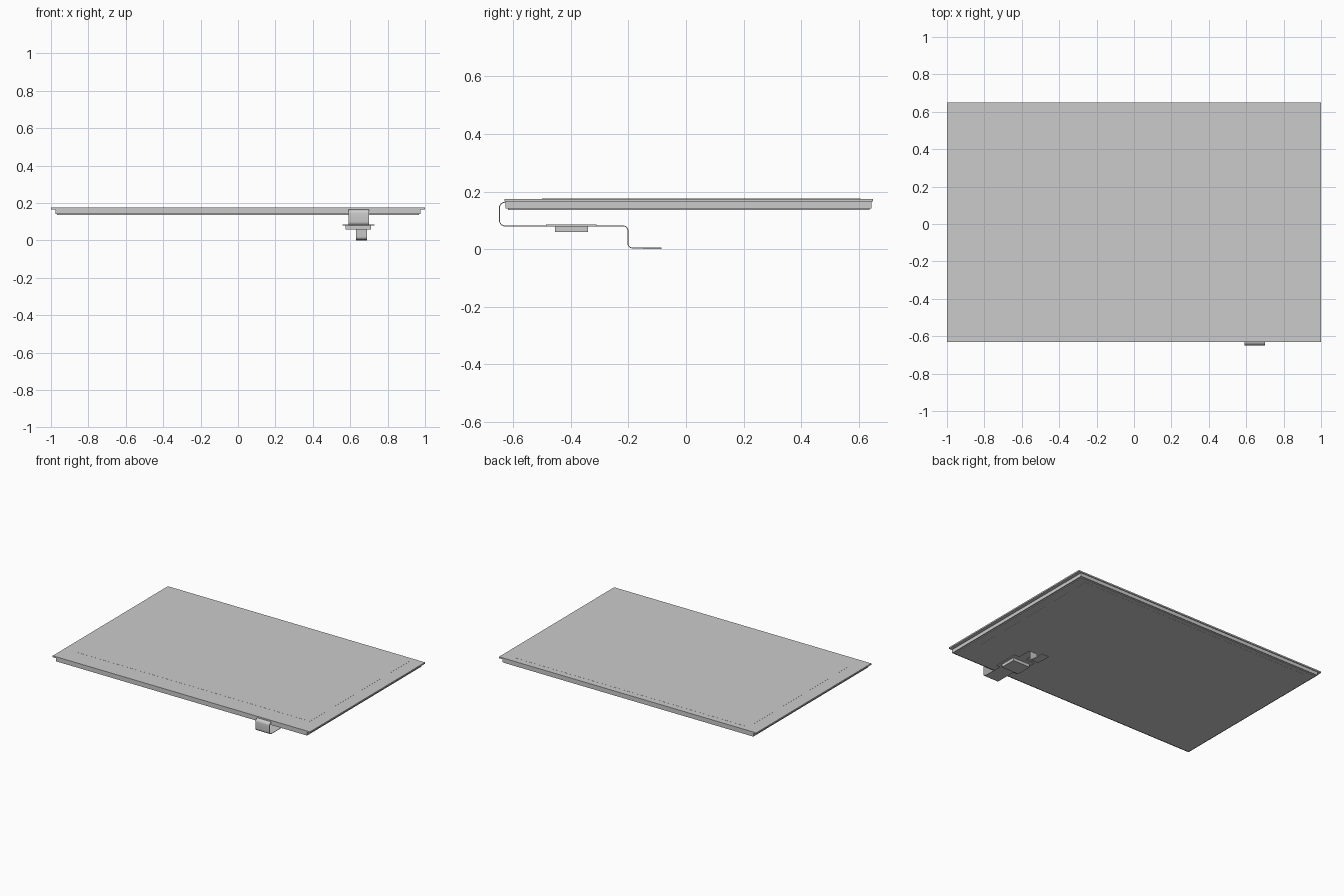
import bpy
import bmesh
import math
from mathutils import Vector

default = bpy.data.objects.get("Cube")
if default:
    bpy.data.objects.remove(default, do_unlink=True)

grey = bpy.data.materials.new("light_grey")
grey.use_nodes = True
grey.diffuse_color = (0.6, 0.6, 0.6, 1)
grey.node_tree.nodes["Principled BSDF"].inputs["Base Color"].default_value = grey.diffuse_color


def make_object(name, bm):
    mesh = bpy.data.meshes.new(name)
    bmesh.ops.recalc_face_normals(bm, faces=bm.faces)
    bm.to_mesh(mesh)
    bm.free()
    mesh.materials.append(grey)
    obj = bpy.data.objects.new(name, mesh)
    bpy.context.collection.objects.link(obj)
    return obj


def box(name, x, y, z):
    """Box given by its (low, high) range on each axis."""
    bm = bmesh.new()
    bmesh.ops.create_cube(bm, size=1)
    for v in bm.verts:
        v.co = [(lo + hi) / 2 + c * (hi - lo) for c, (lo, hi) in zip(v.co, (x, y, z))]
    return make_object(name, bm)


def fillet(path, radius, steps=8):
    """Round the right-angled inner corners of a path."""
    pts = [Vector(p) for p in path]
    out = [pts[0]]
    for before, corner, after in zip(pts, pts[1:], pts[2:]):
        a = corner + (before - corner).normalized() * radius
        b = corner + (after - corner).normalized() * radius
        centre = a + b - corner
        for i in range(steps + 1):
            t = math.pi / 2 * i / steps
            out.append(centre + (a - centre) * math.cos(t) + (b - centre) * math.sin(t))
    return out + [pts[-1]]


def ribbon(name, x, path, radius):
    """Thin bent strip following a (y, z) path across an x range."""
    bm = bmesh.new()
    rows = [[bm.verts.new((side, p.x, p.y)) for side in x] for p in fillet(path, radius)]
    for r, s in zip(rows, rows[1:]):
        bm.faces.new((r[0], r[1], s[1], s[0]))
    obj = make_object(name, bm)
    solid = obj.modifiers.new("thickness", 'SOLIDIFY')
    solid.thickness = 0.003
    solid.offset = 0
    bpy.ops.object.select_all(action='DESELECT')
    obj.select_set(True)
    bpy.context.view_layer.objects.active = obj
    bpy.ops.object.modifier_apply(modifier=solid.name)
    bpy.ops.object.shade_smooth_by_angle(angle=math.radians(35))
    return obj


# Stacked panel layers
box("cover_glass", (-1, 1), (-0.63, 0.649), (0.165, 0.175))
box("panel_body", (-0.976, 0.976), (-0.627, 0.643), (0.141, 0.165))
box("back_plate", (-0.968, 0.968), (-0.617, 0.637), (0.136, 0.141))

# Thin viewing area and matching rear sheet
view_x, view_y = (-0.91, 0.91), (-0.5, 0.605)
box("viewing_area", view_x, view_y, (0.175, 0.1755))
box("rear_sheet", view_x, view_y, (0.1355, 0.136))

# Flat cable: wide strap wrapping under the panel, then a narrow stepped tail
ribbon("cable_strap", (0.59, 0.70),
       [(-0.62, 0.163), (-0.6475, 0.163), (-0.6475, 0.0805), (-0.47, 0.0805)], 0.02)
ribbon("cable_tail", (0.632, 0.69),
       [(-0.32, 0.0805), (-0.2015, 0.0805), (-0.2015, 0.0045), (-0.085, 0.0045)], 0.016)
box("tail_stiffener", (0.632, 0.69), (-0.15, -0.085), (0, 0.004))

# Small circuit board with the component block hanging below
box("cable_board", (0.56, 0.73), (-0.485, -0.31), (0.079, 0.085))
box("component_block", (0.576, 0.711), (-0.454, -0.34), (0.059, 0.079))
